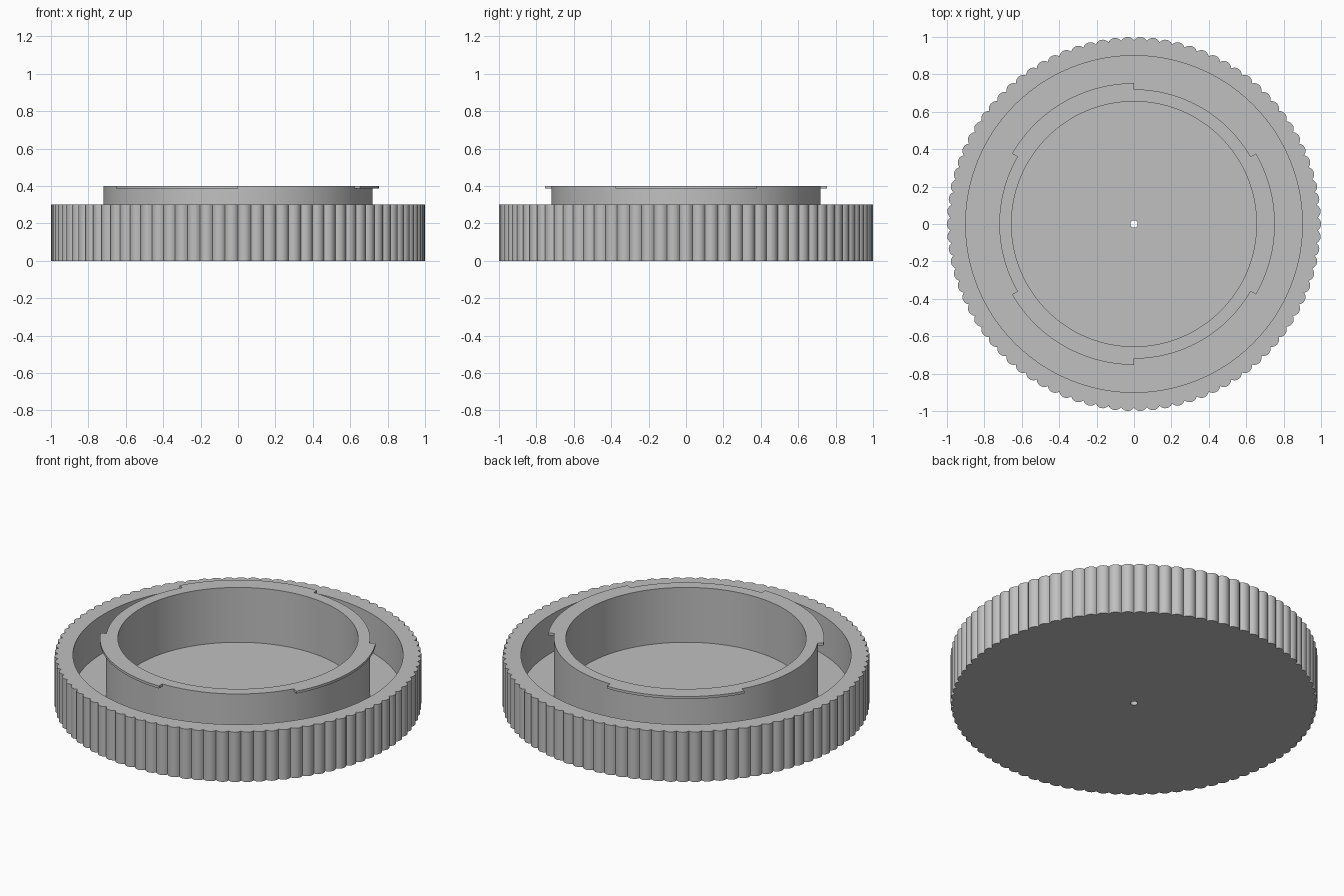
import bpy, bmesh, math

if "Cube" in bpy.data.objects:
    bpy.data.objects.remove(bpy.data.objects["Cube"])

FLUTES, STEPS = 90, 8
FLUTE_R = 0.04

grey = bpy.data.materials.new("light grey plastic")
grey.diffuse_color = (0.53, 0.53, 0.53, 1)
grey.use_nodes = True
grey.node_tree.nodes["Principled BSDF"].inputs["Base Color"].default_value = grey.diffuse_color


def fluted(a):
    """Outer radius of the grip: a ring of overlapping round ribs."""
    pitch = math.tau / FLUTES
    d = (a + pitch / 2) % pitch - pitch / 2
    c = 1 - FLUTE_R
    return c * math.cos(d) + math.sqrt(FLUTE_R ** 2 - (c * math.sin(d)) ** 2)


def revolve(profile, n):
    """Revolve a closed loop of (radius or radius function, z)."""
    bm = bmesh.new()
    loops = []
    for r, z in profile:
        loop = []
        for i in range(n):
            a = math.tau * i / n
            rad = r(a) if callable(r) else r
            loop.append(bm.verts.new((rad * math.cos(a), rad * math.sin(a), z)))
        loops.append(loop)
    for k, lo in enumerate(loops):
        hi = loops[(k + 1) % len(loops)]
        for i in range(n):
            j = (i + 1) % n
            bm.faces.new((lo[i], lo[j], hi[j], hi[i]))
    bmesh.ops.recalc_face_normals(bm, faces=bm.faces)
    return bm


def finish(bm, name):
    bmesh.ops.recalc_face_normals(bm, faces=bm.faces)
    me = bpy.data.meshes.new(name)
    bm.to_mesh(me)
    bm.free()
    me.materials.append(grey)
    ob = bpy.data.objects.new(name, me)
    bpy.context.collection.objects.link(ob)
    bpy.ops.object.select_all(action='DESELECT')
    ob.select_set(True)
    bpy.context.view_layer.objects.active = ob
    bpy.ops.object.shade_smooth_by_angle(angle=math.radians(30))


# Cap body: floor with a centre pinhole and a ribbed grip wall
finish(revolve([(0.02, 0.0), (fluted, 0.0), (fluted, 0.3),
                (0.9, 0.3), (0.9, 0.07), (0.02, 0.07)], FLUTES * STEPS), "cap_body")

# Mount collar standing on the floor
OUT, LUG, LUG_Z = 0.72, 0.753, 0.385
bm = revolve([(0.655, 0.065), (OUT, 0.065), (OUT, LUG_Z), (OUT, 0.4), (0.655, 0.4)], 180)

# Three bayonet lugs, each 60 degrees wide, pulled out of the top band
band = []
for f in bm.faces:
    c = f.calc_center_median()
    ang = math.degrees(math.atan2(c.y, c.x)) % 120
    if c.z > LUG_Z and math.hypot(c.x, c.y) > 0.715 and (ang < 30 or ang > 90):
        band.append(f)
res = bmesh.ops.extrude_face_region(bm, geom=band)
for v in res["geom"]:
    if isinstance(v, bmesh.types.BMVert):
        v.co.x *= LUG / OUT
        v.co.y *= LUG / OUT
bmesh.ops.delete(bm, geom=[f for f in band if f.is_valid], context='FACES_ONLY')
finish(bm, "mount_collar")
